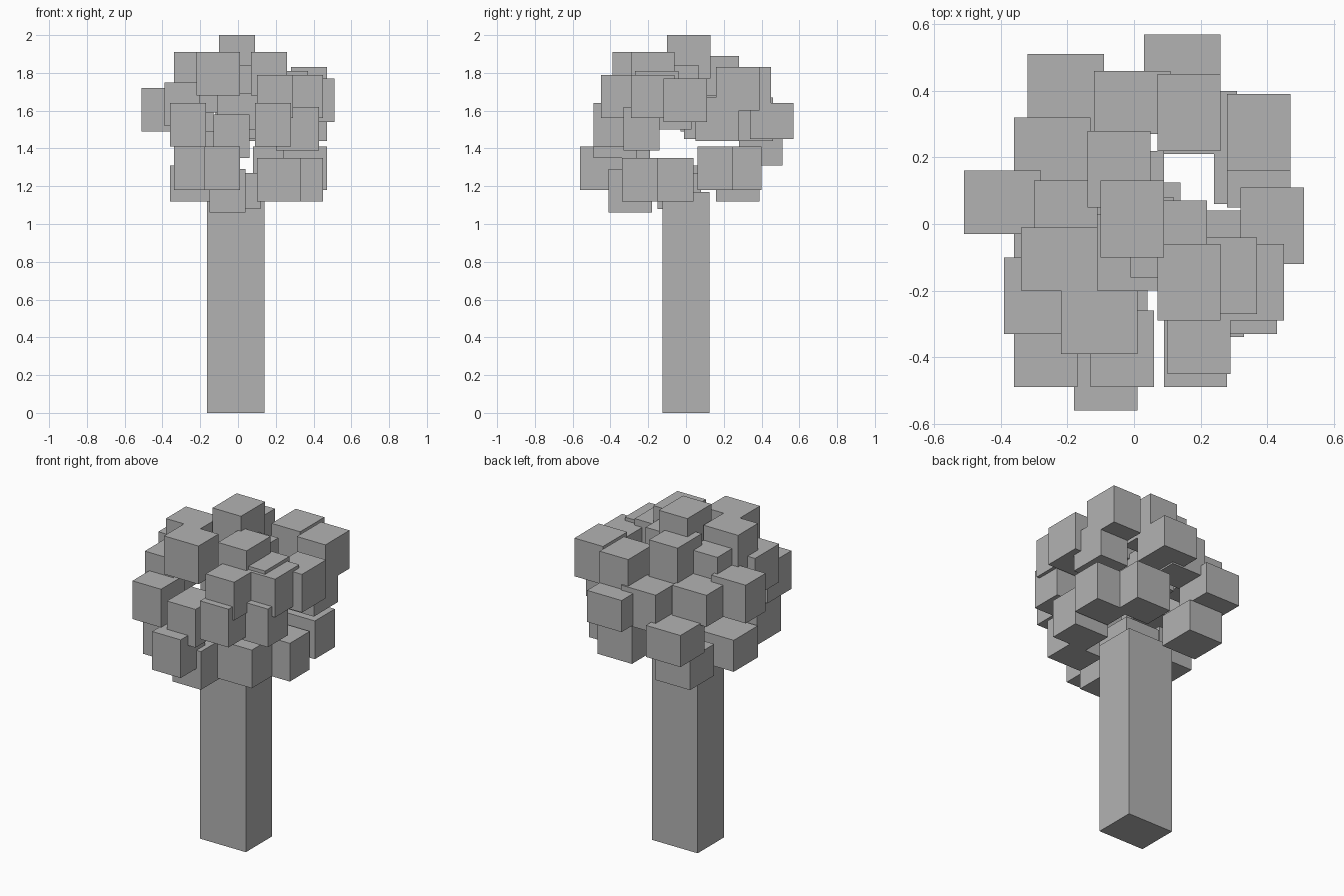
import bpy
import bmesh
from mathutils import Matrix, Vector

default_cube = bpy.data.objects.get("Cube")
if default_cube:
    bpy.data.objects.remove(default_cube, do_unlink=True)

LONG, SHORT = 0.23, 0.19


def make_material(name, value):
    material = bpy.data.materials.new(name)
    material.use_nodes = True
    colour = (value, value, value, 1)
    material.diffuse_color = colour
    shader = material.node_tree.nodes["Principled BSDF"]
    shader.inputs["Base Color"].default_value = colour
    return material


grey = make_material("plain grey", 0.45)


def add_box(name, corner, size):
    """Add a flat-faced box from its lowest corner and its size."""
    corner, size = Vector(corner), Vector(size)
    mesh = bpy.data.meshes.new(name)
    bm = bmesh.new()
    placement = Matrix.Diagonal(size).to_4x4()
    bmesh.ops.create_cube(bm, size=1, matrix=placement)
    bm.to_mesh(mesh)
    bm.free()
    mesh.materials.append(grey)
    box = bpy.data.objects.new(name, mesh)
    box.location = corner + size / 2
    bpy.context.collection.objects.link(box)
    return box


def add_leaves(name, thin_axis, corners):
    """Add equal leaf blocks turned so that one axis is the short one."""
    size = [LONG, LONG, LONG]
    size[thin_axis] = SHORT
    for number, corner in enumerate(corners, start=1):
        add_box(f"{name}_{number}", Vector(corner) / 100, size)


# Trunk
add_box("trunk", (-0.165, -0.125, 0), (0.305, 0.25, 1.17))

# Leaf blocks, narrow from left to right (lowest corners in hundredths)
add_leaves("leaf_block_narrow", 0, [
    (-10, -10, 177), (7, -29, 168), (10, -45, 156), (26, -29, 156),
    (18, -27, 158), (28, 16, 160), (32, -12, 154), (-39, -33, 152),
    (-36, -49, 141), (-13, -49, 135), (-18, -56, 118), (9, -49, 141),
    (-15, -41, 106), (-34, -42, 118), (-14, 5, 166), (7, 22, 160),
    (-30, -10, 159), (28, 5, 144), (-10, -1, 145),
])

# Leaf blocks, shallow from front to back
add_leaves("leaf_block_shallow", 1, [
    (-22, -39, 168), (-34, -20, 168), (-51, -3, 149), (-12, 27, 144),
    (8, 21, 118), (24, 6, 118), (22, -15, 112), (10, -34, 112),
    (20, -33, 139),
])

# Leaf blocks, low in height
add_leaves("leaf_block_low", 2, [
    (3, 34, 145), (-32, 28, 131), (-30, 16, 112), (-36, -17, 112),
    (-36, 9, 149), (-1, -16, 165), (-11, -15, 108), (-11, -20, 150),
])
